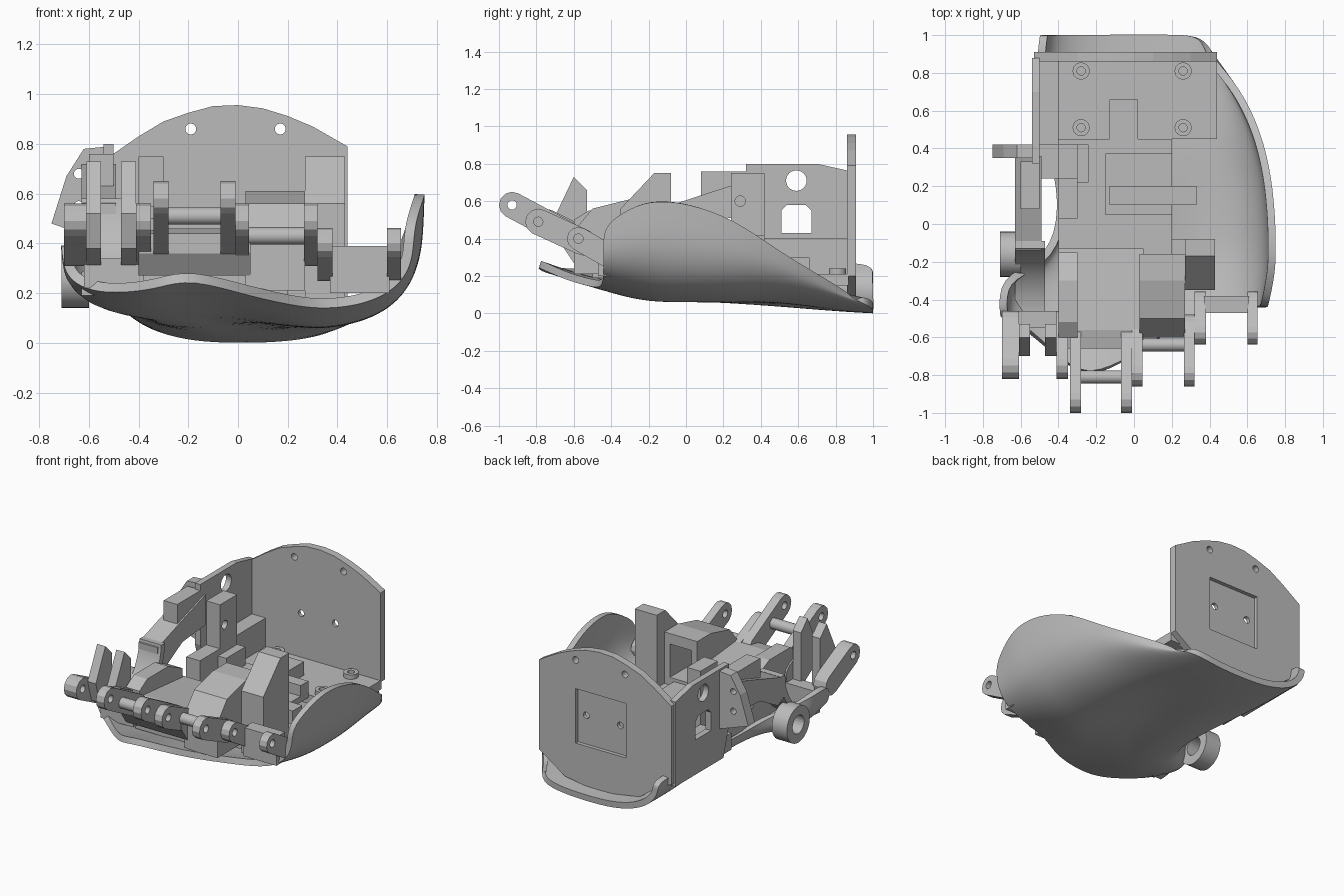
import bpy, bmesh, math
from mathutils import Vector

cube = bpy.data.objects.get("Cube")
if cube:
    bpy.data.objects.remove(cube, do_unlink=True)

grey = bpy.data.materials.new("plastic_grey")
grey.use_nodes = True
grey.diffuse_color = (0.5, 0.5, 0.5, 1)
grey.node_tree.nodes["Principled BSDF"].inputs["Base Color"].default_value = grey.diffuse_color


def finish(name, bm):
    mesh = bpy.data.meshes.new(name)
    bm.to_mesh(mesh)
    bm.free()
    mesh.materials.append(grey)
    ob = bpy.data.objects.new(name, mesh)
    bpy.context.collection.objects.link(ob)
    return ob


def smooth(ob):
    bpy.ops.object.select_all(action='DESELECT')
    ob.select_set(True)
    bpy.context.view_layer.objects.active = ob
    bpy.ops.object.shade_smooth_by_angle(angle=math.radians(35))


def prism(name, axis, lo, hi, pts):
    """Extrude a 2D outline along x (outline in yz) or y (outline in xz)."""
    bm = bmesh.new()
    place = (lambda p, d: (d, *p)) if axis == 'x' else (lambda p, d: (p[0], d, p[1]))
    face = bm.faces.new([bm.verts.new(place(p, lo)) for p in pts])
    out = bmesh.ops.extrude_face_region(bm, geom=[face])
    step = Vector(place((0, 0), hi - lo))
    bmesh.ops.translate(bm, vec=step, verts=[v for v in out["geom"] if isinstance(v, bmesh.types.BMVert)])
    bmesh.ops.recalc_face_normals(bm, faces=bm.faces)
    return finish(name, bm)


def box(name, x0, x1, y0, y1, z0, z1):
    return prism(name, 'x', x0, x1, [(y0, z0), (y1, z0), (y1, z1), (y0, z1)])


def circle(c, r, n=24, turn=1.0, start=0.0):
    """Points on a circle, or on part of one when turn is below 1."""
    return [(c[0] + r * math.cos(math.tau * (start + turn * k / n)),
             c[1] + r * math.sin(math.tau * (start + turn * k / n))) for k in range(n)]


def cylinder(name, axis, lo, hi, c, r):
    ob = prism(name, axis, lo, hi, circle(c, r, 32))
    smooth(ob)
    return ob


def cut(ob, cutter):
    mod = ob.modifiers.new("cut", 'BOOLEAN')
    mod.operation, mod.object, mod.solver = 'DIFFERENCE', cutter, 'EXACT'
    bpy.context.view_layer.objects.active = ob
    bpy.ops.object.modifier_apply(modifier=mod.name)
    bpy.data.objects.remove(cutter, do_unlink=True)


def lug(name, x0, x1, tip, base, r):
    """Hinge ear: hull of two rounded ends, with a pin hole at the tip."""
    bm = bmesh.new()
    for x in (x0, x1):
        for c in (tip, base):
            for p in circle(c, r, 12):
                bm.verts.new((x, *p))
    out = bmesh.ops.convex_hull(bm, input=bm.verts)
    bmesh.ops.delete(bm, geom=list({v for v in out["geom_interior"] if isinstance(v, bmesh.types.BMVert)}), context='VERTS')
    bmesh.ops.recalc_face_normals(bm, faces=bm.faces)
    ob = finish(name, bm)
    cut(ob, prism("pin_cutter", 'x', x0 - 0.1, x1 + 0.1, circle(tip, 0.025, 16)))


# Curved palm shell: y, left x, left z, centre x, lowest z, right x, right z
rows = [
    (1.0, -.5, .26, 0, 0, .43, .11), (.8, -.52, .27, 0, .01, .56, .2),
    (.5, -.5, .25, 0, .03, .67, .33), (.25, -.41, .19, .05, .045, .73, .51),
    (0, -.4, .17, .1, .05, .75, .59), (-.13, -.48, .22, .05, .045, .75, .6),
    (-.25, -.72, .38, -.05, .055, .75, .59), (-.44, -.71, .39, .05, .12, .71, .48)]
bm = bmesh.new()
grid = []
steps = 20
for y, xl, zl, xc, zm, xr, zr in rows:
    line = []
    power = 0.85 if y > 0.4 else 0.62
    for j in range(steps + 1):
        a = math.pi * (j / steps - 0.5)
        s, c = abs(math.sin(a)) ** power, max(math.cos(a), 0) ** power
        xe, ze = (xl, zl) if a < 0 else (xr, zr)
        x = xc + (xe - xc) * s
        lip = 0.37 * math.exp(-((x + 0.2) / 0.36) ** 2) * max(0, -y / 0.44)
        corner = 0.13 * max(0, math.sin(a)) ** 8 * max(0, 2 * y - 1)
        # Diagonal palm crease running from rear right to front left
        crease = 0.05 * math.exp(-((x - 0.3 * y) / 0.13) ** 2) * min(1, max(0, 1.6 - 2 * y))
        line.append(bm.verts.new((x, y - lip - corner, ze - (ze - zm) * c + 0.26 * lip + crease)))
    grid.append(line)
for a, b in zip(grid, grid[1:]):
    for j in range(steps):
        bm.faces.new((a[j], a[j + 1], b[j + 1], b[j]))
shell = finish("palm_shell", bm)
sub = shell.modifiers.new("smooth", 'SUBSURF')
sub.levels = sub.render_levels = 2
solid = shell.modifiers.new("thickness", 'SOLIDIFY')
solid.thickness, solid.offset = 0.04, -1
for m in (sub, solid):
    bpy.context.view_layer.objects.active = shell
    bpy.ops.object.modifier_apply(modifier=m.name)
smooth(shell)

# Wrist plate with arched top, four holes and a recess in its rear face
arch = [(-.53, .22), (-.46, .2), (-.3, .08), (0, .03), (.25, .07), (.44, .2), (.44, .79), (.3, .87), (.2, .912),
        (.1, .943), (0, .956), (-.1, .952), (-.2, .925), (-.3, .89), (-.4, .83), (-.53, .74)]
plate = prism("wrist_plate", 'y', .86, .91, arch)
cut(plate, box("recess_cutter", -.2, .17, .885, 1, .31, .67))
for c in ((-.19, .86), (.17, .86), (-.14, .5), (.11, .5)):
    cut(plate, prism("hole_cutter", 'y', .8, 1, circle(c, .022, 16)))

# Side wall with a round window and an arched window
wall = prism("side_wall", 'x', -.54, -.5, [(.32, .4), (.38, .2), (.88, .2), (.88, .76), (.7, .8), (.32, .8)])
cut(wall, prism("window_cutter", 'x', -.7, -.3, circle((.59, .71), .055)))
cut(wall, prism("window_cutter", 'x', -.7, -.3,
                [(.51, .43), (.67, .43), (.67, .55), (.64, .58), (.54, .58), (.51, .55)]))
box("wall_step", -.5, -.4, .42, .86, .2, .4)
box("wall_foot", -.5, -.4, .24, .42, .19, .3)

# Slanted ear outside the wall
ear = prism("wall_ear", 'y', .35, .42, [(-.75, .48), (-.52, .4), (-.52, .79), (-.62, .78), (-.69, .67)])
for c in ((-.64, .68), (-.64, .55)):
    cut(ear, prism("hole_cutter", 'y', .3, .5, circle(c, .02, 16)))

# Base plate with four screw bosses
box("base_plate", -.4, .44, .45, .87, .15, .21)
for x in (-.28, .26):
    for y in (.51, .81):
        bm = bmesh.new()
        bmesh.ops.create_cone(bm, cap_ends=True, segments=24, radius1=.045, radius2=.045, depth=.06)
        bmesh.ops.translate(bm, vec=(x, y, .21), verts=bm.verts)
        boss = finish("screw_boss", bm)
        bm = bmesh.new()
        bmesh.ops.create_cone(bm, cap_ends=True, segments=16, radius1=.022, radius2=.022, depth=.2)
        bmesh.ops.translate(bm, vec=(x, y, .3), verts=bm.verts)
        cut(boss, finish("screw_cutter", bm))

# Inner tray with a recessed floor and rails
tray = box("inner_tray", -.4, .2, -.5, .45, .19, .3)
cut(tray, box("tray_cutter", -.15, .3, .05, .37, .23, .4))
box("tray_ledge", -.13, .33, .1, .2, .18, .27)
box("tray_guide", -.13, .02, .4, .66, .2, .3)

# Upright post beside the wall
post = prism("guide_post", 'x', -.4, -.3, [(.03, .2), (.42, .2), (.42, .75), (.24, .75), (.24, .46), (.03, .46)])
cut(post, prism("hole_cutter", 'x', -.5, -.2, circle((.29, .6), .028, 16)))
box("post_foot", -.3, -.24, .22, .42, .25, .42)

# Tension block with sloped front
prism("tension_block", 'x', .27, .43, [(-.35, .15), (-.08, .15), (-.08, .75), (-.17, .75), (-.35, .56)])
box("tension_base", .2, .43, -.31, -.08, .15, .27)

# Knuckle blocks carrying the finger hinges
prism("middle_knuckle", 'x', -.4, .05, [(-.66, .36), (-.6, .27), (-.13, .27), (-.13, .42), (-.56, .46), (-.66, .44)])
prism("knuckle_rail", 'x', -.4, -.3, [(-.6, .4), (-.15, .4), (-.15, .48), (-.3, .55), (-.52, .55), (-.6, .5)])
index = prism("index_knuckle", 'x', .03, .27, [(-.6, .21), (-.16, .21), (-.16, .61), (-.3, .61), (-.5, .56), (-.6, .44)])
cut(index, box("channel_cutter", .07, .23, -.42, 0, .32, .54))
box("side_knuckle", -.62, -.38, -.55, -.46, .22, .34)
box("outer_knuckle", .37, .61, -.47, -.38, .2, .39)

# Paired finger lugs: name, inner and outer x pairs, tip, base, radius, pin position
hinges = [
    ("middle", (-.34, -.28), (-.07, -.01), (-.93, .58), (-.63, .42), .07, (-.81, .51)),
    ("index", (-.01, .045), (.265, .32), (-.79, .49), (-.55, .38), .07, (-.64, .43)),
    ("side", (-.7, -.61), (-.41, -.35), (-.75, .49), (-.53, .38), .07, (-.58, .42)),
    ("outer", (.32, .38), (.6, .655), (-.575, .4), (-.42, .31), .062, (-.46, .32))]
for name, a, b, tip, base, r, pin in hinges:
    for x0, x1 in (a, b):
        lug(name + "_lug", x0, x1, tip, base, r)
    if name in ("middle", "index"):
        cylinder(name + "_pin", 'x', a[1] - .01, b[0] + .01, pin, .035)
for x0 in (-.61, -.47):
    prism("side_fin", 'x', x0, x0 + .06, [(-.7, .52), (-.66, .38), (-.53, .3), (-.53, .66), (-.6, .73)])

# Thumb joint: concave channel, ring outside it, and strap up to the wall
hollow = circle((-.5, .6), .37, 14, .26, -.25)
outer = circle((-.5, .6), .41, 14, .26, -.25)
smooth(prism("thumb_channel", 'x', -.63, -.47, hollow + outer[::-1]))
ring = cylinder("thumb_ring", 'x', -.71, -.6, (-.16, .26), .12)
cut(ring, prism("ring_cutter", 'x', -.8, -.5, circle((-.16, .26), .06)))
smooth(ring)
prism("thumb_strap", 'x', -.63, -.49, [(-.14, .44), (-.06, .4), (.12, .5), (.36, .52), (.36, .72), (.2, .67), (-.14, .56)])
box("strap_block", -.6, -.5, .08, .33, .58, .76)
